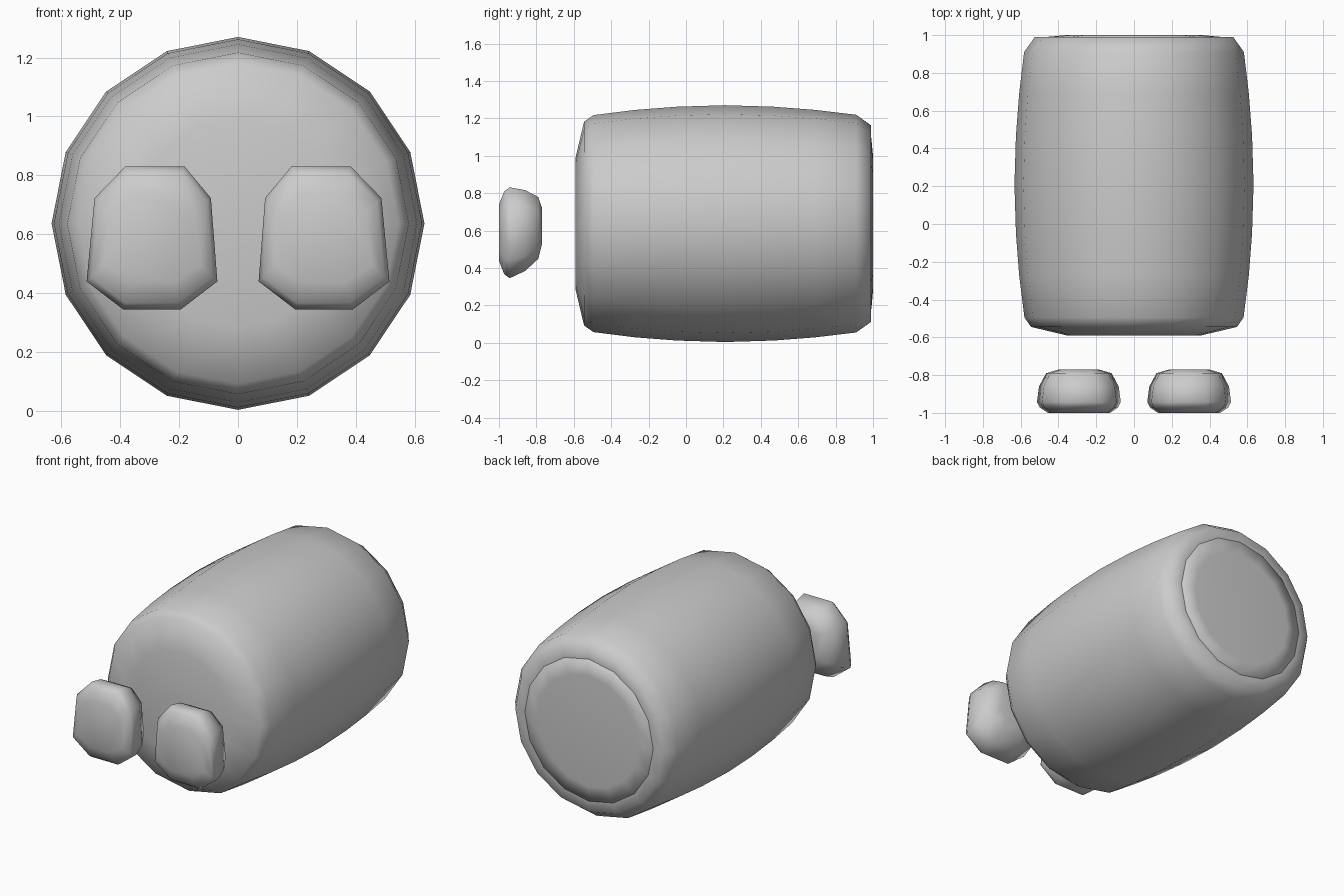
import bpy, bmesh, math

if "Cube" in bpy.data.objects:
    bpy.data.objects.remove(bpy.data.objects["Cube"])

CZ = 0.637  # height of the barrel axis


def loft(name, rings, cap_start=True, cap_end=True):
    """Skin a list of equal-length point rings, smooth shaded."""
    bm = bmesh.new()
    loops = [[bm.verts.new(p) for p in ring] for ring in rings]
    n = len(loops[0])
    for a, b in zip(loops, loops[1:]):
        for i in range(n):
            j = (i + 1) % n
            bm.faces.new((a[i], a[j], b[j], b[i]))
    if cap_start:
        bm.faces.new(loops[0])
    if cap_end:
        bm.faces.new(loops[-1])
    bmesh.ops.recalc_face_normals(bm, faces=bm.faces)
    for f in bm.faces:
        f.smooth = True
    me = bpy.data.meshes.new(name)
    bm.to_mesh(me)
    bm.free()
    ob = bpy.data.objects.new(name, me)
    bpy.context.collection.objects.link(ob)
    return ob


def circle(y, r, n=16):
    return [(r * math.sin(2 * math.pi * i / n), y,
             CZ + r * math.cos(2 * math.pi * i / n)) for i in range(n)]


# Barrel body with a rounded front and a rolled back rim
body_profile = [(-0.59, 0.355), (-0.545, 0.545), (-0.495, 0.58),
                (-0.27, 0.608), (-0.05, 0.625), (0.21, 0.633), (0.47, 0.625),
                (0.69, 0.608), (0.91, 0.582), (0.99, 0.525), (0.988, 0.45)]
loft("barrel_body", [circle(y, r) for y, r in body_profile])

# Slightly domed plate on the back
loft("back_plate", [circle(y, r) for y, r in
                    [(0.98, 0.46), (0.991, 0.457), (1.0, 0.36)]])

# Pair of rounded front pads: tapered octagon outline scaled along y
outline = [(-0.11, 0.243), (0.09, 0.243), (0.195, 0.135), (0.222, -0.148),
           (0.098, -0.243), (-0.098, -0.243), (-0.222, -0.148), (-0.2, 0.135)]
layers = [  # y, x scale, z scale, centre z
    (-1.0, 0.74, 0.62, 0.588), (-0.972, 0.93, 0.91, 0.588),
    (-0.943, 1.0, 1.0, 0.588), (-0.86, 0.95, 0.89, 0.6),
    (-0.79, 0.78, 0.68, 0.614), (-0.77, 0.47, 0.4, 0.624)]
for side, label in ((1, "right"), (-1, "left")):
    loft("front_pad_" + label,
         [[(side * (0.292 + x * sx), y, cz + z * sz) for x, z in outline]
          for y, sx, sz, cz in layers])
